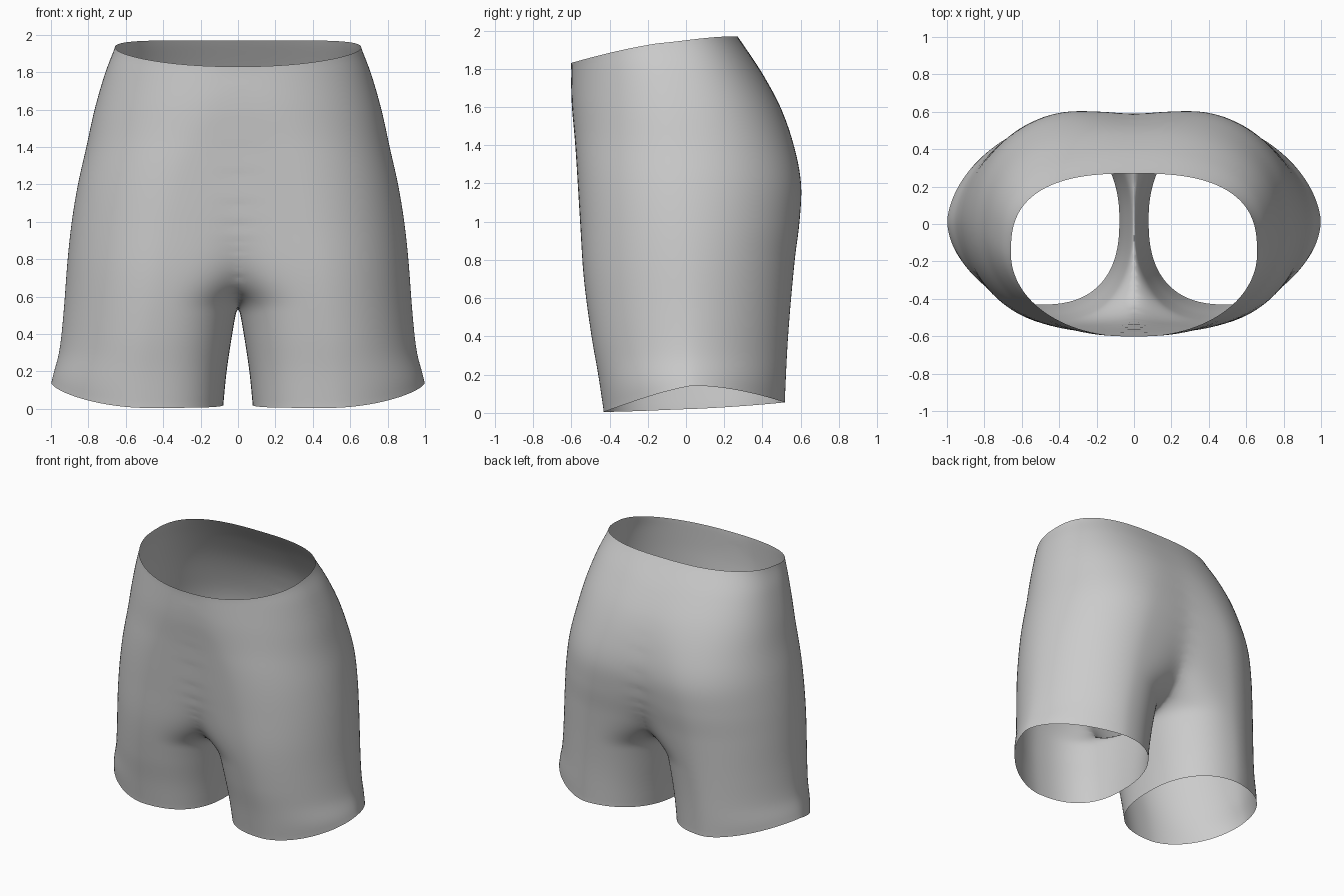
import bpy, bmesh, math
from mathutils import Vector

if "Cube" in bpy.data.objects:
    bpy.data.objects.remove(bpy.data.objects["Cube"])

# Profiles: (height, value) pairs read along z
OUTER = [(0, 1.0), (.14, .998), (.3, .958), (.5, .935), (.8, .912), (1, .89),
         (1.2, .857), (1.4, .812), (1.6, .768), (1.8, .71), (1.93, .66), (2, .64)]
INNER = [(0, .08), (.2, .06), (.4, .03), (.5, .012), (.56, -.005), (.62, -.07),
         (.7, -.19), (.8, -.33), (1, -.54), (1.2, -.67), (1.5, -.74), (1.8, -.7), (2, -.64)]
# Crest of each leg, where the front and back bulge most
CREST = [(0, .5), (.3, .48), (.6, .43), (1, .34), (1.3, .25), (1.6, .1), (1.8, .03), (2, 0)]
FRONT = [(0, -.43), (.2, -.46), (.4, -.495), (.7, -.535), (1, -.555), (1.4, -.58),
         (1.65, -.6), (2, -.6)]
BACK = [(0, .515), (.4, .535), (.8, .57), (1, .595), (1.2, .603), (1.4, .565),
        (1.6, .495), (1.8, .385), (1.97, .27), (2, .25)]
MIDDLE = [(0, .02), (1.2, 0), (1.6, -.05), (2, -.15)]
# Superellipse exponents of the outer front and outer back quarters
N_FRONT = [(0, 1.75), (.6, 1.88), (1.2, 2), (2, 2.05)]
N_BACK = [(0, 1.6), (.6, 1.8), (1.2, 2), (1.6, 2.3), (2, 2.7)]


def curve(table, z):
    """Smooth Hermite interpolation through a profile."""
    z = min(max(z, table[0][0]), table[-1][0])
    i = next(k for k in range(len(table) - 1) if z <= table[k + 1][0])

    def slope(k):
        a, b = table[max(k - 1, 0)], table[min(k + 1, len(table) - 1)]
        return (b[1] - a[1]) / (b[0] - a[0])
    (z0, p0), (z1, p1) = table[i], table[i + 1]
    h = z1 - z0
    t = (z - z0) / h
    return ((2*t**3 - 3*t*t + 1) * p0 + (t**3 - 2*t*t + t) * h * slope(i)
            + (3*t*t - 2*t**3) * p1 + (t**3 - t*t) * h * slope(i + 1))


def cloth_point(angle, v):
    """Point on one leg tube, which widens into the torso above the crotch."""
    c, s = math.cos(angle), math.sin(angle)
    hem = .03 + .025 * s + (.11 if c > 0 else -.01) * c * c
    hem -= .03 * math.sin(2 * angle) * max(c, 0) * (s < 0)*-.6
    waist = 1.935 + .07 * s - .035 * s * s
    z = hem + (waist - hem) * v
    xc, ym = curve(CREST, z), curve(MIDDLE, z)
    side = curve(OUTER if c > 0 else INNER, z)
    edge = curve(BACK if s > 0 else FRONT, z)
    if c > 0:
        n = curve(N_BACK if s > 0 else N_FRONT, z)
    else:
        n = 2.2 if s > 0 else 2.5
    return Vector((xc + (side - xc) * abs(c) ** (2 / n),
                   ym + (edge - ym) * abs(s) ** (2 / n), z))


# Leg tube running from hem to waist
COLS, ROWS = 112, 100
bm = bmesh.new()
rings = [[bm.verts.new(cloth_point(2 * math.pi * (i + .5) / COLS, r / ROWS))
          for i in range(COLS)] for r in range(ROWS + 1)]
for lo, hi in zip(rings, rings[1:]):
    for i in range(COLS):
        j = (i + 1) % COLS
        bm.faces.new((lo[i], lo[j], hi[j], hi[i]))

# Cut on the centre seam, mirror and weld the two halves
bmesh.ops.bisect_plane(bm, geom=bm.verts[:] + bm.edges[:] + bm.faces[:], dist=1e-4,
                       plane_co=(0, 0, 0), plane_no=(1, 0, 0), clear_inner=True)
copy = bmesh.ops.duplicate(bm, geom=bm.verts[:] + bm.edges[:] + bm.faces[:])["geom"]
for vert in [g for g in copy if isinstance(g, bmesh.types.BMVert)]:
    vert.co.x *= -1
bmesh.ops.reverse_faces(bm, faces=[g for g in copy if isinstance(g, bmesh.types.BMFace)])
bmesh.ops.remove_doubles(bm, verts=bm.verts[:], dist=5e-4)

# Soften the centre seam, then relax the whole cloth slightly
inside = [v for v in bm.verts if not v.is_boundary]
seam = [v for v in inside if abs(v.co.x) < .12 and v.co.z > .5]
for verts, steps in ((seam, 10), (inside, 5)):
    for _ in range(steps):
        bmesh.ops.smooth_vert(bm, verts=verts, factor=.5, use_axis_x=True,
                              use_axis_y=True, use_axis_z=True)
bmesh.ops.recalc_face_normals(bm, faces=bm.faces[:])
for f in bm.faces:
    f.smooth = True

mesh = bpy.data.meshes.new("shorts")
bm.to_mesh(mesh)
bm.free()
shorts = bpy.data.objects.new("shorts", mesh)
bpy.context.collection.objects.link(shorts)
